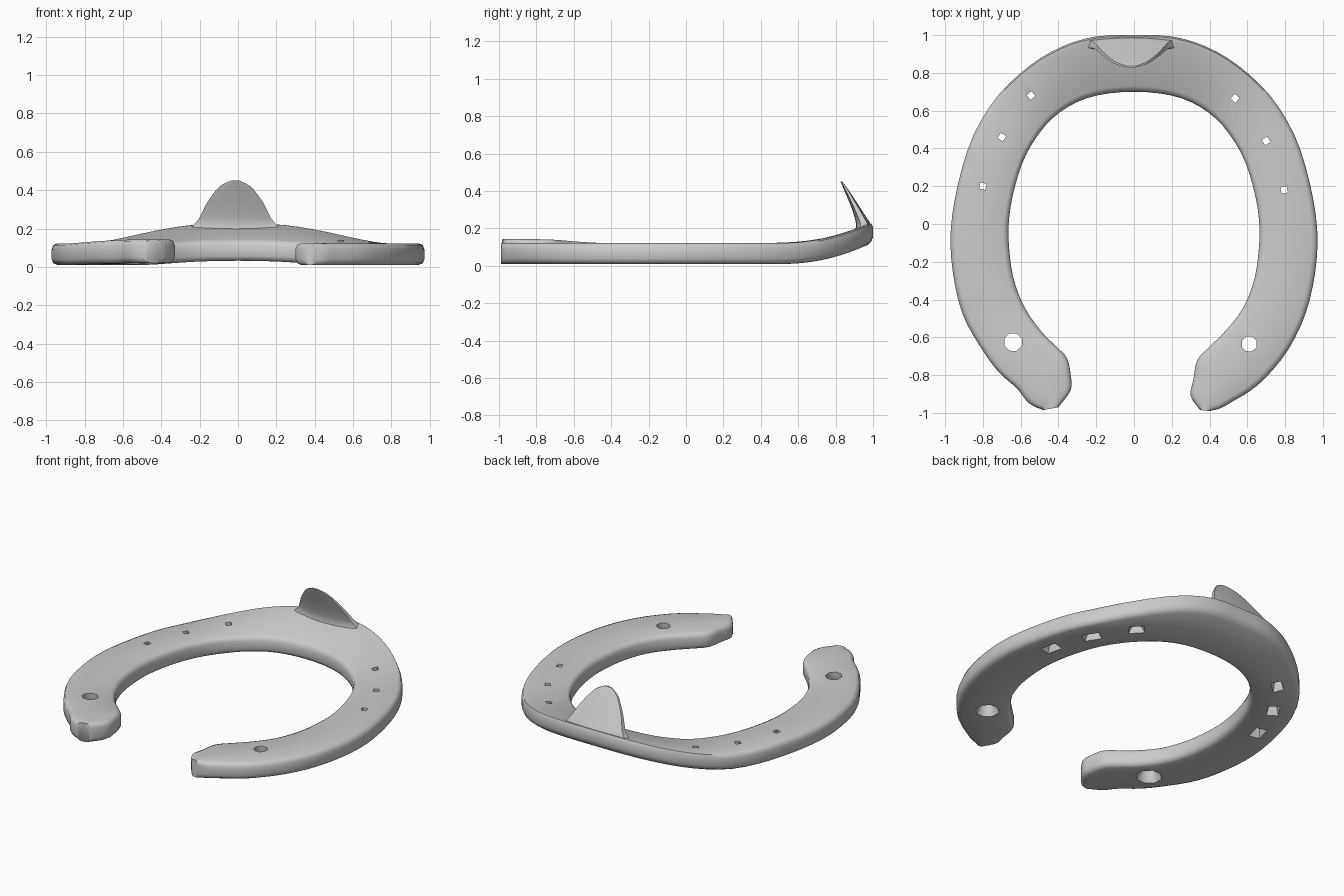
import bpy, bmesh, math
from mathutils import Vector

if "Cube" in bpy.data.objects:
    bpy.data.objects.remove(bpy.data.objects["Cube"])


def loft(name, rings):
    """Skin closed rings of points and cap both ends."""
    bm = bmesh.new()
    rows = [[bm.verts.new(p) for p in ring] for ring in rings]
    n = len(rows[0])
    for a, b in zip(rows, rows[1:]):
        for i in range(n):
            bm.faces.new((a[i], a[(i + 1) % n], b[(i + 1) % n], b[i]))
    bm.faces.new(rows[0])
    bm.faces.new(rows[-1])
    bmesh.ops.recalc_face_normals(bm, faces=bm.faces)
    me = bpy.data.meshes.new(name)
    bm.to_mesh(me)
    bm.free()
    ob = bpy.data.objects.new(name, me)
    bpy.context.collection.objects.link(ob)
    return ob


def spline(pts, steps):
    """Catmull-Rom curve through the points."""
    p = [Vector(q) for q in pts]
    p = [2 * p[0] - p[1]] + p + [2 * p[-1] - p[-2]]
    out = []
    for a, b, c, d in zip(p, p[1:], p[2:], p[3:]):
        for k in range(steps):
            t = k / steps
            out.append(0.5 * (2 * b + (c - a) * t + (2 * a - 5 * b + 4 * c - d) * t * t
                              + (3 * b - a - 3 * c + d) * t ** 3))
    return out + [p[-2]]


def smooth(ob, angle):
    bpy.ops.object.select_all(action='DESELECT')
    ob.select_set(True)
    bpy.context.view_layer.objects.active = ob
    bpy.ops.object.shade_smooth_by_angle(angle=math.radians(angle))


# Shoe plan: (outer x, outer y, inner x, inner y) from toe to heel
arm = [(0, 1.0, 0, .70), (.2, .993, .2, .68), (.38, .94, .35, .62), (.55, .84, .47, .52),
       (.72, .68, .57, .37), (.85, .47, .63, .2), (.93, .22, .66, .04),
       (.97, -.03, .663, -.1), (.96, -.25, .64, -.28), (.91, -.47, .58, -.44)]
heel_right = [(.82, -.66, .49, -.56), (.71, -.80, .40, -.65), (.62, -.88, .335, -.72),
              (.53, -.935, .315, -.82), (.46, -.975, .30, -.91), (.40, -.99, .35, -.985)]
heel_left = [(.82, -.64, .49, -.57), (.72, -.78, .41, -.65), (.62, -.87, .355, -.71),
             (.57, -.935, .335, -.80), (.53, -.965, .335, -.88), (.48, -.985, .40, -.97)]
left = [(-a, b, -c, d) for a, b, c, d in arm[1:] + heel_left]
# Vectors of mixed plan points are interpolated together
stations = spline(left[::-1] + arm + heel_right, 3)


# Sweep a rounded bar along the plan, rolling the toe upward
def section(s):
    outer, inner = Vector((s[0], s[1])), Vector((s[2], s[3]))
    w = (outer - inner).length
    b = min(.03, .25 * w)
    raised = .02 * max(0, min(1, (-s[1] - .5) / .4)) if s[0] < 0 else 0
    lo, hi = .01 + raised * .5, .122 + raised
    prof = [(0, lo + .03), (b * .3, lo + .01), (b, lo), (w / 2, lo), (w - b, lo),
            (w - b * .3, lo + .01), (w, lo + .03), (w, hi - .03), (w - b * .3, hi - .008),
            (w - b, hi), (w / 2, hi), (b, hi), (b * .3, hi - .008), (0, hi - .03)]
    ring = []
    for u, z in prof:
        p = inner.lerp(outer, u / w)
        lift = .115 * (max(0, p.y - .52) / .48) ** 2
        ring.append((p.x, p.y, z + lift))
    return ring


shoe = loft("horseshoe_bar", [section(s) for s in stations])


# Flared nail slots and round heel holes, wider on the underside
def hole(x, y, wide, narrow, sides, stretch):
    ang = math.atan2(y, x) + math.pi / 2
    rings = []
    for r, k, z in ((wide, stretch, -.03), (narrow, 1, .08), (narrow, 1, .3)):
        ring = []
        for i in range(sides):
            t = 2 * math.pi * (i + .5) / sides
            u, v = r * k * math.cos(t), r * math.sin(t)
            ring.append((x + u * math.cos(ang) - v * math.sin(ang),
                         y + u * math.sin(ang) + v * math.cos(ang), z))
        rings.append(ring)
    return loft("hole_cutter", rings)


nails = [(.535, .665), (.70, .44), (.795, .18), (-.545, .68), (-.70, .46), (-.80, .20)]
cutters = [hole(x, y, .065, .024, 4, 1.6) for x, y in nails]
cutters += [hole(.61, -.635, .09, .042, 8, 1), hole(-.64, -.625, .1, .05, 8, 1)]
bpy.context.view_layer.objects.active = shoe
for c in cutters:
    m = shoe.modifiers.new("hole", 'BOOLEAN')
    m.operation, m.solver, m.object = 'DIFFERENCE', 'EXACT', c
    bpy.ops.object.modifier_apply(modifier=m.name)
    bpy.data.objects.remove(c)
smooth(shoe, 50)

# Toe clip: thin leaning tab, (z, half width, outer y, thickness)
levels = spline([(.15, .27, .985, .08), (.21, .225, .992, .08), (.25, .19, .97, .062),
                 (.32, .155, .925, .04), (.38, .115, .886, .026), (.42, .08, .859, .016),
                 (.44, .045, .844, .01), (.45, .02, .836, .007)], 2)
rings = []
for z, w, y, th in levels:
    us = [-1, -.8, -.4, 0, .4, .8, 1]
    front = [(-.015 + w * u, y - .015 * (w * u / .2) ** 2, z) for u in us]
    back = [(-.015 + w * u, y - .015 * (w * u / .2) ** 2 - .004 - th * (1 - .55 * u * u), z)
            for u in us[::-1]]
    rings.append(front + back)
clip = loft("toe_clip", rings)
smooth(clip, 50)
